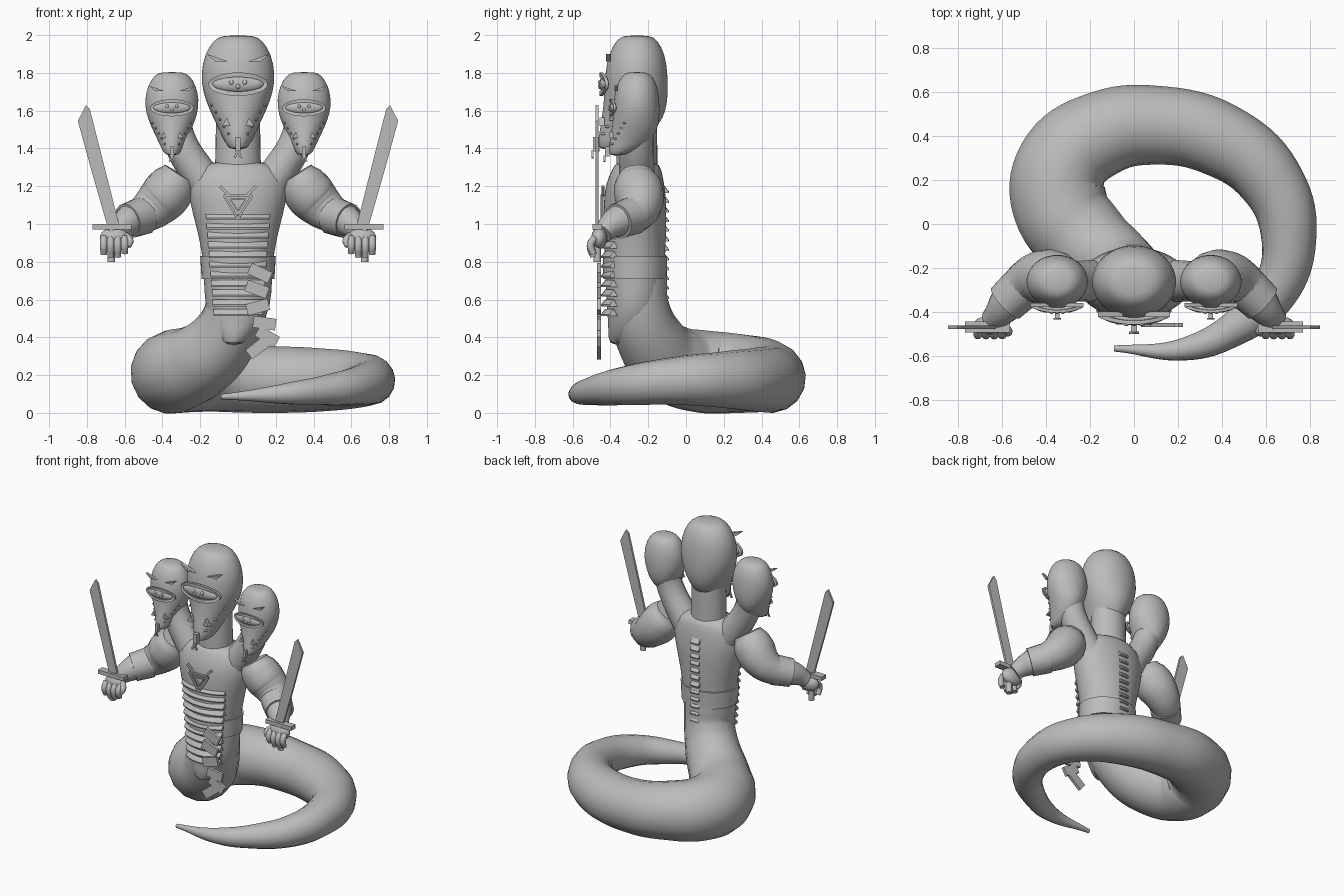
import bpy, bmesh, math
from mathutils import Vector, Matrix

cube = bpy.data.objects.get("Cube")
if cube:
    bpy.data.objects.remove(cube, do_unlink=True)

grey = bpy.data.materials.new("stone_grey")
grey.use_nodes = True
grey.diffuse_color = (0.5, 0.5, 0.5, 1)
grey.node_tree.nodes["Principled BSDF"].inputs["Base Color"].default_value = (0.5, 0.5, 0.5, 1)


def add(name, mesh, angle=40, subsurf=0):
    mesh.materials.clear()
    mesh.materials.append(grey)
    for p in mesh.polygons:
        p.use_smooth = True
    mesh.set_sharp_from_angle(angle=math.radians(angle))
    obj = bpy.data.objects.new(name, mesh)
    bpy.context.collection.objects.link(obj)
    if subsurf:
        obj.modifiers.new("smooth", "SUBSURF").levels = subsurf
        obj.modifiers["smooth"].render_levels = subsurf
    return obj


def finish(name, bm, **kw):
    bmesh.ops.recalc_face_normals(bm, faces=bm.faces)
    mesh = bpy.data.meshes.new(name)
    bm.to_mesh(mesh)
    bm.free()
    return add(name, mesh, **kw)


def skin(name, rings, **kw):
    """Bridge closed rings of points and cap both ends."""
    bm = bmesh.new()
    rows = [[bm.verts.new(p) for p in ring] for ring in rings]
    n = len(rows[0])
    for a, b in zip(rows, rows[1:]):
        for i in range(n):
            bm.faces.new((a[i], a[(i + 1) % n], b[(i + 1) % n], b[i]))
    bm.faces.new(rows[0])
    bm.faces.new(rows[-1])
    return finish(name, bm, **kw)


def loft(name, sections, **kw):
    """Stack of ellipses given as (cx, cy, z, rx, ry)."""
    turn = [math.tau * i / 28 for i in range(28)]
    return skin(name, [[(cx + rx * math.cos(t), cy + ry * math.sin(t), z) for t in turn]
                       for cx, cy, z, rx, ry in sections], **kw)


def tube(name, points, side=1):
    """Smooth round tube through (x, y, z, radius) points."""
    curve = bpy.data.curves.new(name, "CURVE")
    curve.dimensions = "3D"
    curve.bevel_depth = 1
    curve.bevel_resolution = 6
    curve.resolution_u = 8
    curve.use_fill_caps = True
    spline = curve.splines.new("BEZIER")
    spline.radius_interpolation = "CARDINAL"
    spline.bezier_points.add(len(points) - 1)
    for bp, (x, y, z, r) in zip(spline.bezier_points, points):
        bp.co = (x * side, y, z)
        bp.radius = r
        bp.handle_left_type = bp.handle_right_type = "AUTO"
    temp = bpy.data.objects.new(name, curve)
    bpy.context.collection.objects.link(temp)
    bpy.context.view_layer.update()
    mesh = bpy.data.meshes.new_from_object(temp.evaluated_get(bpy.context.evaluated_depsgraph_get()))
    bpy.data.objects.remove(temp, do_unlink=True)
    return add(name, mesh, angle=50)


def prism(name, outline, y, thick):
    """Flat (x, z) outline with thickness along y."""
    return skin(name, [[(x, y + d, z) for x, z in outline] for d in (-thick / 2, thick / 2)])


def bar(name, a, b, y, width=0.012, thick=0.015):
    a, b = Vector(a), Vector(b)
    n = (b - a).orthogonal().normalized() * width / 2
    return prism(name, [a + n, b + n, b - n, a - n], y, thick)


def ball(name, center, size):
    bm = bmesh.new()
    bmesh.ops.create_uvsphere(bm, u_segments=20, v_segments=12, radius=1,
                              matrix=Matrix.LocRotScale(Vector(center), None, Vector(size)))
    return finish(name, bm)


def scale_plate(name, z, width, reach, front):
    """Curved overlapping scale that flares out at its lower edge."""
    rings = []
    for i in range(9):
        x = width * (i / 4 - 1)
        y = 0.158 * math.sqrt(1 - (x / reach) ** 2)
        section = ((y, z + 0.02), (y + 0.022, z - 0.008), (y + 0.02, z - 0.017), (y - 0.02, z - 0.017))
        rings.append([(x, -0.27 + front * d, h) for d, h in section])
    skin(name, rings, angle=30)


# Torso and waist band
loft("torso", [(-0.03, -0.345, 0.35, 0.05, 0.07), (-0.01, -0.29, 0.45, 0.13, 0.12),
               (0, -0.27, 0.55, 0.175, 0.15), (0, -0.27, 0.72, 0.182, 0.155),
               (0, -0.27, 0.85, 0.19, 0.162), (0, -0.27, 1.0, 0.225, 0.167),
               (0, -0.27, 1.12, 0.258, 0.167), (0, -0.27, 1.22, 0.267, 0.155),
               (0, -0.26, 1.29, 0.235, 0.13), (0, -0.26, 1.335, 0.15, 0.11)], subsurf=1, angle=60)
loft("waist_band", [(0, -0.27, 0.71, 0.193, 0.168), (0, -0.27, 0.83, 0.2, 0.17)])

# Coiled tail
tube("tail", [(0, -0.265, 0.72, 0.165), (-0.01, -0.25, 0.55, 0.165), (-0.08, -0.19, 0.39, 0.18),
              (-0.21, -0.085, 0.27, 0.203), (-0.335, 0.08, 0.22, 0.22), (-0.325, 0.27, 0.21, 0.212),
              (-0.15, 0.41, 0.2, 0.195), (0.1, 0.45, 0.18, 0.18), (0.4, 0.38, 0.175, 0.17),
              (0.62, 0.2, 0.175, 0.15), (0.705, -0.05, 0.17, 0.127), (0.64, -0.31, 0.145, 0.105),
              (0.46, -0.475, 0.12, 0.08), (0.23, -0.57, 0.1, 0.052), (-0.09, -0.567, 0.085, 0.014)])

# Belly scales and spine scales
for i in range(11):
    scale_plate("belly_scale", 1.04 - 0.051 * i, 0.17 - 0.004 * i, 0.235 - 0.005 * i, -1)
for i in range(12):
    scale_plate("spine_scale", 1.18 - 0.051 * i, 0.033, 0.2, 1)

# Triangular chest ornament
for s in (1, -1):
    bar("ornament_edge", (0, 1.03), (0.075 * s, 1.15), -0.445)
    bar("ornament_inner_edge", (0, 1.07), (0.042 * s, 1.13), -0.445, 0.008)
    bar("ornament_horn", (0.045 * s, 1.15), (0.095 * s, 1.2), -0.44, 0.014)
bar("ornament_top", (-0.075, 1.15), (0.075, 1.15), -0.445)
bar("ornament_inner_top", (-0.042, 1.13), (0.042, 1.13), -0.445, 0.008)

# Hanging sash of linked plates
for x, z, tilt in ((0.116, 0.74, -25), (0.1, 0.655, -20), (0.105, 0.56, 15),
                   (0.14, 0.475, -8), (0.155, 0.405, -30), (0.105, 0.345, 38)):
    along = Vector((math.cos(math.radians(tilt)), math.sin(math.radians(tilt)))) * 0.06
    mid = Vector((x, z))
    bar("sash_plate", mid - along, mid + along, -0.46, 0.062, 0.02)


def head(cx, top, s):
    def at(x, dz):
        return (cx + x * s, top + dz * s)

    def depth(d):
        return -0.26 + d * s

    shape = ((0, 0, 0.08, 0.068), (-0.025, 0, 0.13, 0.11), (-0.1, 0, 0.177, 0.15),
             (-0.2, -0.003, 0.198, 0.166), (-0.3, -0.003, 0.189, 0.17), (-0.4, -0.012, 0.15, 0.168),
             (-0.47, -0.035, 0.115, 0.157), (-0.55, -0.08, 0.078, 0.125), (-0.61, -0.155, 0.047, 0.05))
    loft("head", [(cx, depth(cy), top + dz * s, rx * s, ry * s) for dz, cy, rx, ry in shape],
         subsurf=1, angle=60)

    # Snout disc with rim and nostrils
    x, z = at(0, -0.26)
    ball("snout", (x, depth(-0.17), z), (0.135 * s, 0.03 * s, 0.045 * s))
    rim = []
    for i in range(33):
        t = math.tau * i / 32
        bend = -0.19 + 0.03 * math.cos(t) ** 2
        rim.append([(x + (0.145 + dr) * s * math.cos(t), depth(bend + dy), z + (0.05 + dr) * s * math.sin(t))
                    for dr, dy in ((-0.012, -0.008), (0.012, -0.008), (0.012, 0.01), (-0.012, 0.01))])
    skin("snout_rim", rim)
    for u, v in ((-0.035, 0.01), (0.035, 0.01), (0, -0.012)):
        px, pz = at(u, -0.26 + v)
        ball("nostril", (px, depth(-0.197), pz), (0.012 * s, 0.008 * s, 0.013 * s))

    # Eyes, fangs and jaw studs
    for m in (1, -1):
        prism("eye", [at(0.05 * m, -0.14), at(0.165 * m, -0.1), at(0.12 * m, -0.14)], depth(-0.15), 0.025 * s)
        prism("fang", [at(0.04 * m, -0.48), at(0.085 * m, -0.48), at(0.058 * m, -0.435)], depth(-0.185), 0.025 * s)
        for k in range(5):
            px, pz = at(m * (0.14 - 0.022 * k), -0.37 - 0.038 * k)
            ball("jaw_stud", (px, depth(-0.09 - 0.022 * k), pz), (0.007 * s, 0.014 * s, 0.007 * s))
        bar("tongue_fork", at(0, -0.61), at(0.018 * m, -0.65), depth(-0.235), 0.012 * s, 0.012 * s)
    bar("tongue", at(0, -0.54), at(0, -0.615), depth(-0.215), 0.028 * s, 0.035 * s)


# Necks and heads
loft("main_neck", [(0, -0.26, 1.26, 0.122, 0.11), (0, -0.26, 1.62, 0.115, 0.105)])
head(0, 2.0, 1)
for s in (1, -1):
    tube("side_neck", [(0.1, -0.26, 1.12, 0.1), (0.21, -0.26, 1.27, 0.095),
                       (0.3, -0.26, 1.42, 0.088), (0.345, -0.25, 1.57, 0.085)], s)
    head(0.35 * s, 1.805, 0.73)

# Arms, hands and swords
for s in (1, -1):
    tube("upper_arm", [(0.31, -0.26, 1.265, 0.092), (0.335, -0.258, 1.225, 0.118), (0.375, -0.25, 1.165, 0.132),
                       (0.43, -0.245, 1.105, 0.122), (0.485, -0.265, 1.06, 0.105), (0.54, -0.31, 1.03, 0.092)], s)
    tube("forearm_cuff", [(0.5, -0.28, 1.045, 0.102), (0.585, -0.36, 1.015, 0.095)], s)
    tube("forearm", [(0.57, -0.35, 1.02, 0.085), (0.61, -0.4, 0.99, 0.07), (0.65, -0.44, 0.95, 0.052)], s)
    ball("palm", (0.655 * s, -0.46, 0.925), (0.077, 0.042, 0.058))
    for k, low in enumerate((0.845, 0.825, 0.825, 0.84)):
        x = 0.6 + 0.037 * k
        tube("finger", [(x, -0.48, 0.93, 0.019), (x, -0.505, 0.89, 0.02), (x, -0.49, low, 0.017)], s)
    tube("thumb", [(0.6, -0.46, 0.94, 0.02), (0.573, -0.49, 0.91, 0.02), (0.58, -0.5, 0.88, 0.013)], s)
    tube("sword_grip", [(0.67, -0.47, 1.0, 0.02), (0.67, -0.47, 0.8, 0.02)], s)
    bar("sword_guard", (0.565 * s, 0.985), (0.77 * s, 0.985), -0.47, 0.028, 0.05)
    prism("sword_blade", [(s * x, z) for x, z in
                          ((0.63, 1.0), (0.695, 1.0), (0.775, 1.28), (0.848, 1.545), (0.805, 1.63), (0.785, 1.61))],
          -0.47, 0.016)
